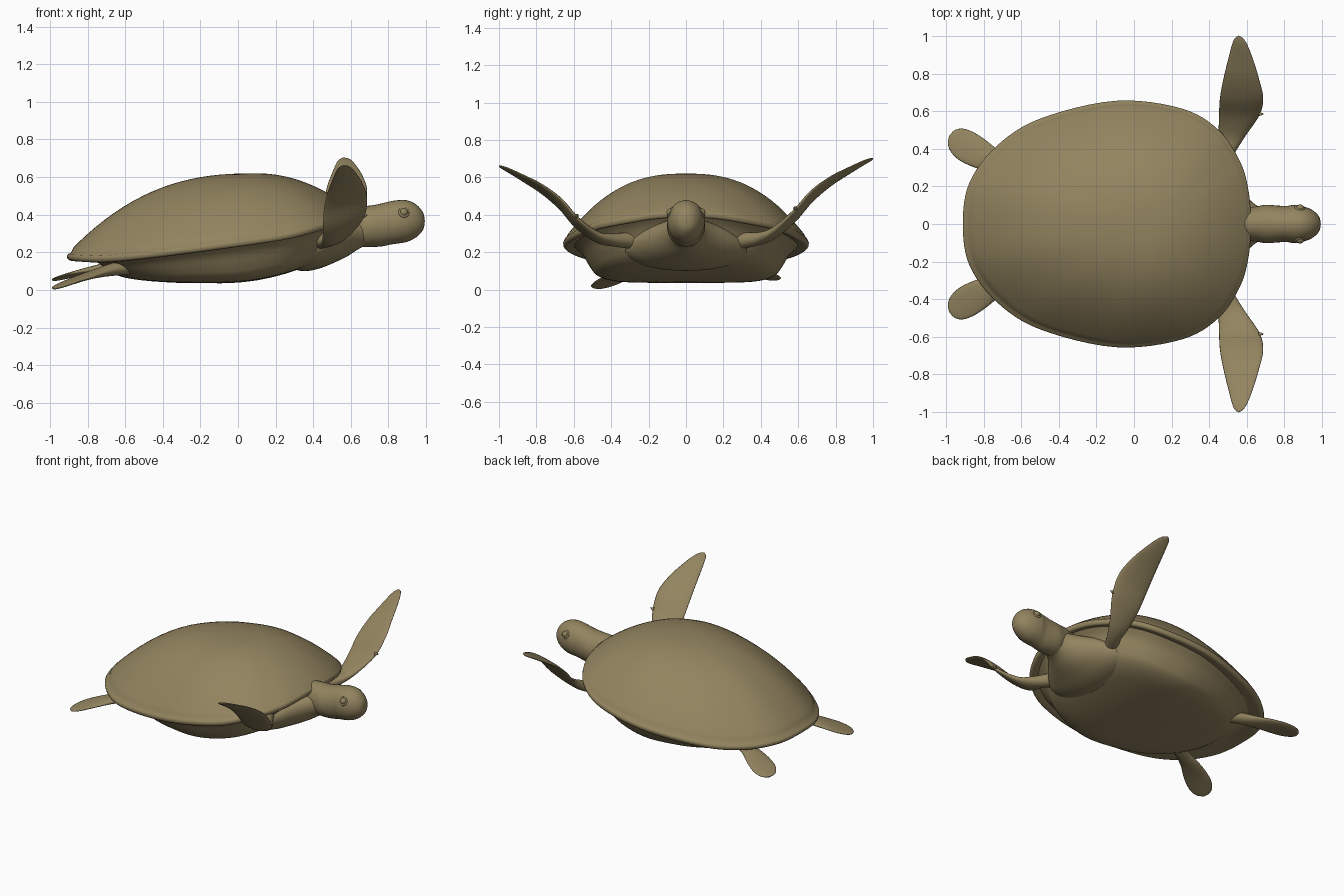
import bpy, bmesh, math
from mathutils import Vector

if "Cube" in bpy.data.objects:
    bpy.data.objects.remove(bpy.data.objects["Cube"])

skin = bpy.data.materials.new("olive_brown")
skin.diffuse_color = (0.29, 0.23, 0.115, 1)
skin.use_nodes = True
skin.node_tree.nodes["Principled BSDF"].inputs["Base Color"].default_value = skin.diffuse_color
Y, Z = Vector((0, 1, 0)), Vector((0, 0, 1))


def spline(keys, n, closed=False):
    """Catmull-Rom interpolation of equal-length tuples."""
    keys = [Vector(k) for k in keys]
    count, out = len(keys), []
    for i in range(count if closed else count - 1):
        if closed:
            a, b, c, d = (keys[(i + j) % count] for j in (-1, 0, 1, 2))
        else:
            a, b, c, d = (keys[min(max(i + j, 0), count - 1)] for j in (-1, 0, 1, 2))
        for s in range(n):
            t = s / n
            out.append(0.5 * (2 * b + (c - a) * t + (2 * a - 5 * b + 4 * c - d) * t * t
                              + (3 * b - a - 3 * c + d) * t ** 3))
    return out if closed else out + [keys[-1]]


def finish(ob, name):
    ob.name = name
    ob.data.materials.append(skin)
    for p in ob.data.polygons:
        p.use_smooth = True


def skin_rings(name, rings):
    """Join rings of points into a closed smooth surface with capped ends."""
    bm = bmesh.new()
    loops = [[bm.verts.new(p) for p in ring] for ring in rings]
    n = len(loops[0])
    for a, b in zip(loops, loops[1:]):
        for i in range(n):
            j = (i + 1) % n
            bm.faces.new((a[i], a[j], b[j], b[i]))
    bm.faces.new(loops[0])
    bm.faces.new(loops[-1])
    bmesh.ops.recalc_face_normals(bm, faces=bm.faces)
    me = bpy.data.meshes.new(name)
    bm.to_mesh(me)
    bm.free()
    ob = bpy.data.objects.new(name, me)
    bpy.context.collection.objects.link(ob)
    finish(ob, name)


def loft(name, keys, wide, tall=None, sides=24):
    """Elliptical sections (x, y, z, half width, half height) along a path."""
    pts = spline(keys, 5)
    rings = []
    for i, p in enumerate(pts):
        tangent = Vector(pts[min(i + 1, len(pts) - 1)][:3]) - Vector(pts[max(i - 1, 0)][:3])
        h = tall or tangent.cross(wide).normalized()
        w, t = max(p[3], 0.002), max(p[4], 0.002)
        rings.append([Vector(p[:3]) + wide * w * math.cos(a) + h * t * math.sin(a)
                      for a in (2 * math.pi * k / sides for k in range(sides))])
    skin_rings(name, rings)


# Shell outline: x, y, rim height
half = [(-.91, 0, .19), (-.875, .22, .185), (-.73, .415, .18), (-.5, .56, .2),
        (-.1, .655, .25), (.25, .615, .3), (.45, .5, .35), (.565, .33, .385),
        (.61, .17, .41), (.622, 0, .42)]
outline = spline(half + [(x, -y, z) for x, y, z in half[-2:0:-1]], 6, closed=True)
CX = 0.1


def at(p, t, z):
    return Vector((CX + (p.x - CX) * t, p.y * t, z))


def dome(p, t):
    power = 2.5 if p.x < CX else 2.5 - 0.5 * (p.x - CX) / 0.52
    return at(p, t, p.z + (0.62 - p.z) * (1 - t ** power))


# Carapace: dome, then thick rounded lip, then underside
rings = [[dome(p, t) for p in outline]
         for t in [0.01] + [k / 20 for k in range(1, 19)] + [.94, .965]]
for t, dz in ((.98, .006), (.993, .002), (1, -.01), (.997, -.024), (.985, -.033),
              (.965, -.034), (.93, -.027), (.88, -.022), (.7, 0), (.01, 0)):
    rings.append([at(p, t, p.z + dz) for p in outline])
skin_rings("carapace", rings)

# Plastron: flat belly curving up to the inside of the lip
rings = []
for t, f in spline([(.01, 0), (.4, .01), (.6, .05), (.72, .17), (.78, .38),
                    (.84, .68), (.9, .86), (.94, .96)], 4):
    ring = []
    for p in outline:
        q = at(p, t, .035 + (p.z - .035) * f)
        q.z += max(0, q.x + .1) ** 2 * .4 * (1 - f) + max(0, -q.x - .3) * .04 * (1 - f)
        ring.append(q)
    rings.append(ring)
skin_rings("plastron", rings)

# Shoulders, neck and head
loft("shoulders", [(.27, 0, .19, .22, .05), (.30, 0, .195, .28, .085), (.36, 0, .205, .33, .105),
                   (.43, 0, .225, .32, .112), (.5, 0, .255, .26, .115),
                   (.58, 0, .283, .165, .105), (.65, 0, .31, .1, .088),
                   (.72, 0, .33, .07, .08)], Y, Z, 32)
loft("head_and_neck", [(.48, 0, .30, .09, .11), (.56, 0, .325, .09, .115),
                       (.64, 0, .337, .092, .11), (.70, 0, .338, .102, .11),
                       (.76, 0, .345, .098, .114), (.81, 0, .356, .096, .115),
                       (.85, 0, .362, .101, .115), (.90, 0, .366, .094, .11),
                       (.945, 0, .367, .076, .089), (.975, 0, .366, .052, .06),
                       (.988, 0, .365, .03, .035), (.993, 0, .365, .003, .003)], Y, Z, 32)

for side, label in ((1, "left"), (-1, "right")):
    # Eye ball and lid ring
    bpy.ops.mesh.primitive_uv_sphere_add(segments=20, ring_count=12, radius=.022,
                                         location=(.882, side * .082, .412))
    finish(bpy.context.object, label + "_eye")
    bpy.ops.mesh.primitive_torus_add(major_radius=.023, minor_radius=.007,
                                     major_segments=24, minor_segments=8,
                                     location=(.882, side * .085, .412),
                                     rotation=(-side * math.radians(65), 0, -side * math.radians(12)))
    finish(bpy.context.object, label + "_eyelid")

    # Front flipper, raised like a wing (the right one a little lower)
    drop = 0 if side > 0 else .04
    keys = [(.38, .20, .25, .055, .052), (.425, .29, .262, .055, .046), (.485, .38, .27, .052, .034),
            (.521, .47, .303, .073, .025), (.56, .58, .395, .108, .019),
            (.572, .67, .497, .115, .016), (.57, .77, .577, .095, .013),
            (.567, .87, .635, .068, .01), (.562, .95, .678, .042, .008),
            (.558, .985, .694, .024, .006), (.557, 1, .7, .004, .003)]
    keys = [(x, side * y, z - drop * min(1, max(0, (y - .35) / .2)), w, h)
            for x, y, z, w, h in keys]
    loft(label + "_front_flipper", keys, Vector((1, 0, .25)))

    # Small claw on the leading edge
    bpy.ops.mesh.primitive_cone_add(vertices=12, radius1=.012, radius2=.003, depth=.025,
                                    location=(.675, side * .585, .435 - drop),
                                    rotation=(0, math.radians(80), 0))
    finish(bpy.context.object, label + "_claw")

    # Rear flipper trailing behind (the right one dips to the ground)
    dip = 0 if side > 0 else .045
    keys = [(-.56, .25, .125, .04, .04), (-.66, .295, .12, .045, .034), (-.74, .33, .11, .06, .025),
            (-.82, .373, .095, .078, .017), (-.89, .413, .078, .083, .012),
            (-.94, .445, .064, .07, .009), (-.97, .464, .055, .042, .007),
            (-.98, .47, .051, .006, .004)]
    keys = [(x, side * y, z - dip * (-.56 - x) / .42, w, h) for x, y, z, w, h in keys]
    loft(label + "_rear_flipper", keys, Vector((.48, side * .88, 0)))
